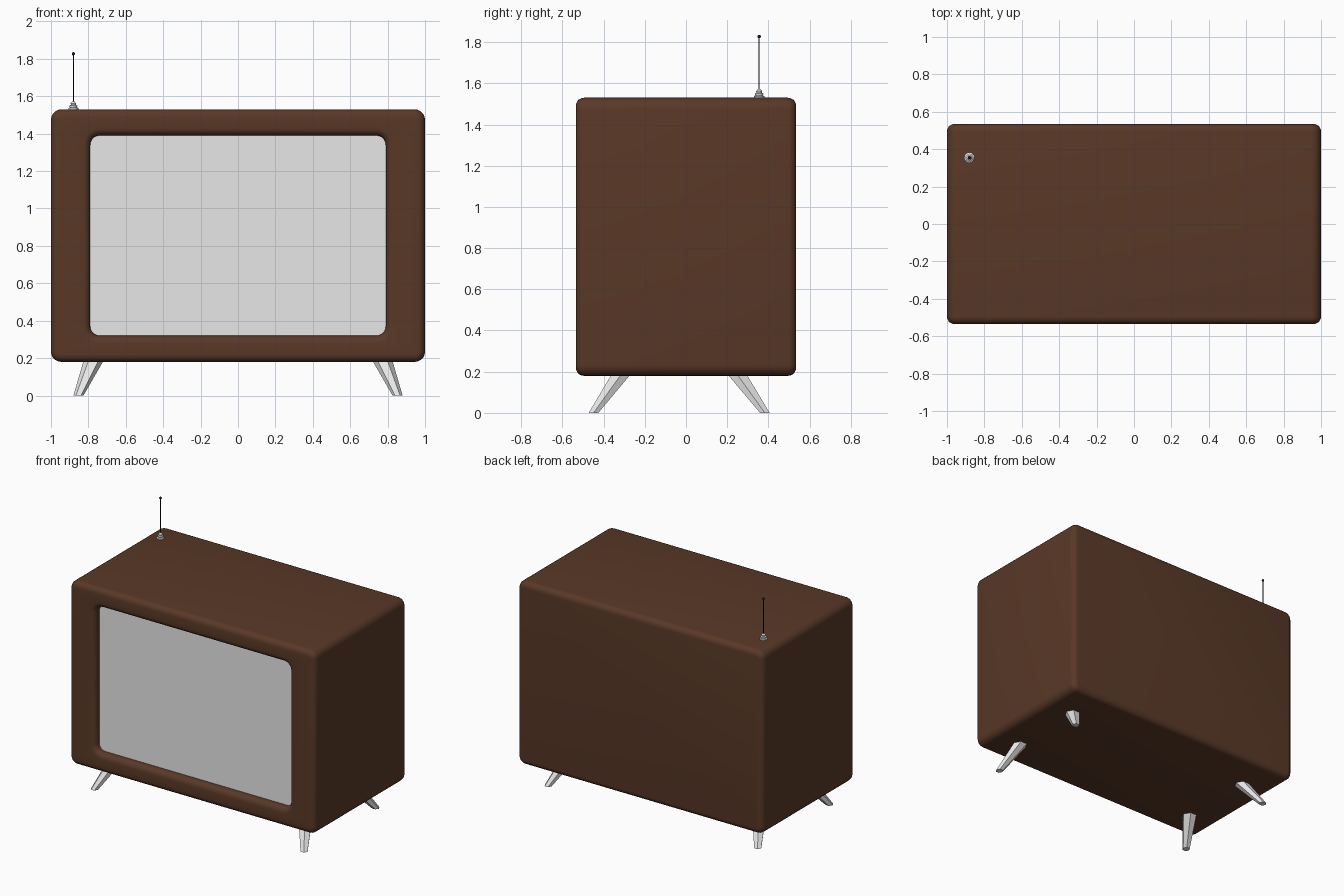
import bpy, bmesh, math
from mathutils import Vector

if "Cube" in bpy.data.objects:
    bpy.data.objects.remove(bpy.data.objects["Cube"])


def material(name, rgb):
    m = bpy.data.materials.new(name)
    m.diffuse_color = (*rgb, 1)
    m.use_nodes = True
    m.node_tree.nodes["Principled BSDF"].inputs["Base Color"].default_value = m.diffuse_color
    return m


BROWN = material("brown wood", (0.1, 0.04, 0.02))
GREY = material("light grey", (0.8, 0.8, 0.8))
BLACK = material("black metal", (0.01, 0.01, 0.01))


def rounded_loop(hx, z0, z1, r, y, n=5):
    """Rounded rectangle in the xz plane at depth y."""
    pts = []
    for i, (cx, cz) in enumerate([(hx - r, z1 - r), (r - hx, z1 - r),
                                  (r - hx, z0 + r), (hx - r, z0 + r)]):
        for k in range(n + 1):
            a = math.pi / 2 * (i + k / n)
            pts.append((cx + r * math.cos(a), y, cz + r * math.sin(a)))
    return pts


def ring(c, r, n, start=0.0):
    return [(c[0] + r * math.cos(start + 2 * math.pi * k / n),
             c[1] + r * math.sin(start + 2 * math.pi * k / n), c[2]) for k in range(n)]


def loft(name, loops, mat, smooth=False, cap_end=True):
    """Skin a list of equal-length loops and cap the ends."""
    bm = bmesh.new()
    rows = [[bm.verts.new(p) for p in lp] for lp in loops]
    n = len(rows[0])
    for a, b in zip(rows, rows[1:]):
        for i in range(n):
            j = (i + 1) % n
            bm.faces.new((a[i], a[j], b[j], b[i]))
    bm.faces.new(rows[0])
    if cap_end and len(rows) > 1:
        bm.faces.new(rows[-1])
    bmesh.ops.recalc_face_normals(bm, faces=bm.faces)
    me = bpy.data.meshes.new(name)
    bm.to_mesh(me)
    bm.free()
    ob = bpy.data.objects.new(name, me)
    bpy.context.collection.objects.link(ob)
    me.materials.append(mat)
    if smooth:
        bpy.ops.object.select_all(action='DESELECT')
        ob.select_set(True)
        bpy.context.view_layer.objects.active = ob
        bpy.ops.object.shade_smooth_by_angle(angle=math.radians(35))
    return ob


# Cabinet: rounded box whose front rolls into a recessed opening
Z0, Z1, HX, D, R, S = 0.18, 1.53, 1.0, 0.535, 0.04, 5
SX, SZ0, SZ1, LIP, SCREEN_Y = 0.79, 0.32, 1.39, 0.04, -0.485
arc = [math.pi / 2 * k / S for k in range(S + 1)]


def outer(a, side):
    o = R * (1 - math.cos(a))
    return rounded_loop(HX - o, Z0 + o, Z1 - o, 0.055 - o, side * (D - R + R * math.sin(a)))


def inner(a):
    o = LIP * (1 - math.sin(a))
    return rounded_loop(SX + o, SZ0 - o, SZ1 + o, 0.05 + o, -D + LIP * (1 - math.cos(a)))


loops = [outer(a, 1) for a in reversed(arc)] + [outer(a, -1) for a in arc]
loops += [inner(a) for a in arc] + [rounded_loop(SX, SZ0, SZ1, 0.05, SCREEN_Y + 0.01)]
loft("cabinet", loops, BROWN, True)

# Screen: flat pane at the back of the recess
screen = loft("screen", [rounded_loop(SX, SZ0, SZ1, 0.05, SCREEN_Y)], GREY)
if screen.data.polygons[0].normal.y > 0:
    screen.data.flip_normals()

# Splayed, tapered legs
for sx, side in ((-1, "left"), (1, "right")):
    for end, yt, yb in (("front", -0.32, -0.449), ("back", 0.253, 0.383)):
        top, foot = Vector((sx * 0.775, yt, 0.18)), Vector((sx * 0.853, yb, 0))
        top = foot + (top - foot) * 1.1
        loft(f"{end}_{side}_leg", [ring(foot, 0.027, 6), ring(top, 0.055, 6)], GREY)

# Antenna: stepped base, thin rod and ball tip
AX, AY = -0.88, 0.355
steps = [(0.026, 1.525), (0.026, 1.537), (0.019, 1.541), (0.021, 1.55),
         (0.013, 1.554), (0.015, 1.562), (0.006, 1.572)]
loft("antenna_base", [ring((AX, AY, z), r, 12) for r, z in steps], GREY)
loft("antenna_rod", [ring((AX, AY, z), 0.0025, 8) for z in (1.565, 1.828)], BLACK)
ball = [math.pi * (k + 0.5) / 6 for k in range(6)]
loft("antenna_tip", [ring((AX, AY, 1.827 - 0.009 * math.cos(a)), 0.009 * math.sin(a), 10)
                     for a in ball], BLACK, True)
